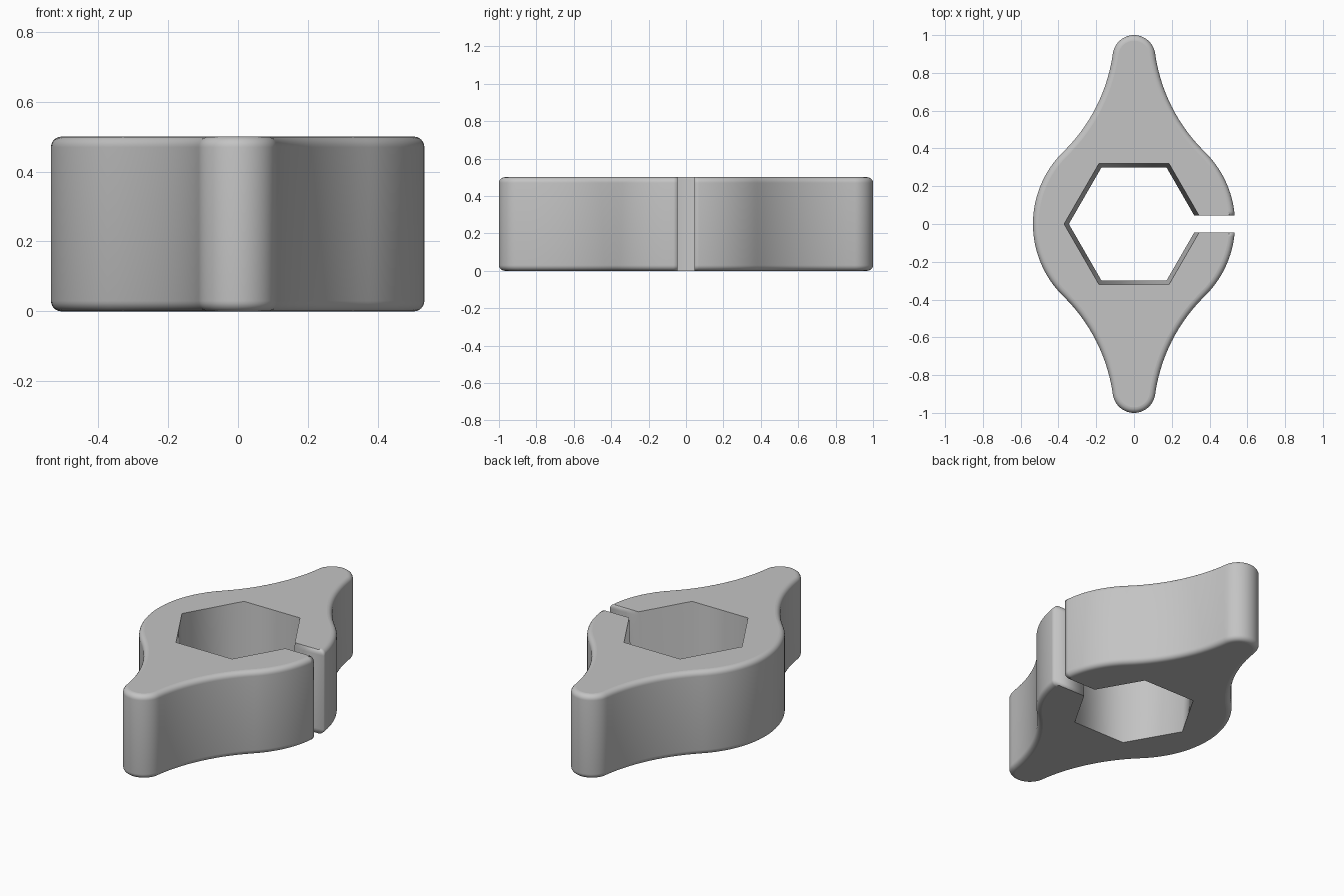
import bpy
import bmesh
from math import asin, atan2, cos, pi, radians, sin, sqrt

cube = bpy.data.objects.get("Cube")
if cube:
    bpy.data.objects.remove(cube, do_unlink=True)

HEIGHT, FILLET = 0.5, 0.03
BODY_R, BLEND_R, TIP_R = 0.535, 0.9, 0.113
TIP_Y = 1 - TIP_R
SLOT = 0.045
HEX_BOTTOM, HEX_TOP = 0.345, 0.37

# Centre of the concave arc tangent to both the round body and the tip
reach, tip_reach = BODY_R + BLEND_R, TIP_R + BLEND_R
blend_y = (reach**2 - tip_reach**2 + TIP_Y**2) / (2 * TIP_Y)
blend_x = sqrt(reach**2 - blend_y**2)


def arc(cx, cy, r, start, end, steps):
    angles = [start + (end - start) * i / steps for i in range(steps + 1)]
    return [(cx + r * cos(a), cy + r * sin(a)) for a in angles]


def quarter(inset, start):
    """One quarter of the outline, from the side to the tip."""
    body_angle = atan2(blend_y, blend_x)
    tip_angle = atan2(blend_y - TIP_Y, blend_x)
    body = arc(0, 0, BODY_R - inset, start, body_angle, 16)
    blend = arc(blend_x, blend_y, BLEND_R + inset,
                body_angle + pi, tip_angle + pi, 14)
    tip = arc(0, TIP_Y, TIP_R - inset, tip_angle, pi / 2, 12)
    return body + blend[1:] + tip[1:]


def section(inset, z):
    """C-shaped loop: outer outline, slot and tapered hexagonal hole."""
    right = quarter(inset, asin(SLOT / (BODY_R - inset)))
    left = [(-x, y) for x, y in reversed(quarter(inset, 0))]
    back = right + left[1:]
    front = [(x, -y) for x, y in reversed(back)]
    v = HEX_BOTTOM + (HEX_TOP - HEX_BOTTOM) * z / HEIGHT
    slot_x = v - SLOT / sqrt(3)
    hexagon = [(v * cos(k * pi / 3), -v * sin(k * pi / 3)) for k in range(1, 6)]
    loop = back + front[1:] + [(slot_x, -SLOT)] + hexagon + [(slot_x, SLOT)]
    return [(x, y, z) for x, y in loop]


# Rounded lower rim, straight wall, rounded upper rim
rim = [(FILLET * (1 - sin(a)), FILLET * (1 - cos(a)))
       for a in [i * pi / 12 for i in range(7)]]
levels = rim + [(inset, HEIGHT - z) for inset, z in reversed(rim)]

bm = bmesh.new()
rings = [[bm.verts.new(p) for p in section(*level)] for level in levels]
for low, high in zip(rings, rings[1:]):
    for i in range(len(low)):
        j = (i + 1) % len(low)
        bm.faces.new((low[i], low[j], high[j], high[i]))
caps = [bm.faces.new(list(reversed(rings[0]))), bm.faces.new(rings[-1])]

# Smooth curved walls, keep crisp corners and flat caps
for face in bm.faces:
    face.smooth = True
for edge in bm.edges:
    if edge.calc_face_angle(0) > radians(30):
        edge.smooth = False
for cap in caps:
    for edge in cap.edges:
        edge.smooth = False

mesh = bpy.data.meshes.new("wing_knob")
bm.to_mesh(mesh)
bm.free()
knob = bpy.data.objects.new("wing_knob", mesh)
bpy.context.collection.objects.link(knob)

# Plain grey finish
grey = bpy.data.materials.new("grey")
grey.use_nodes = True
colour = (0.55, 0.55, 0.55, 1)
grey.diffuse_color = colour
for node in grey.node_tree.nodes:
    if node.type == "BSDF_PRINCIPLED":
        node.inputs["Base Color"].default_value = colour
mesh.materials.append(grey)
